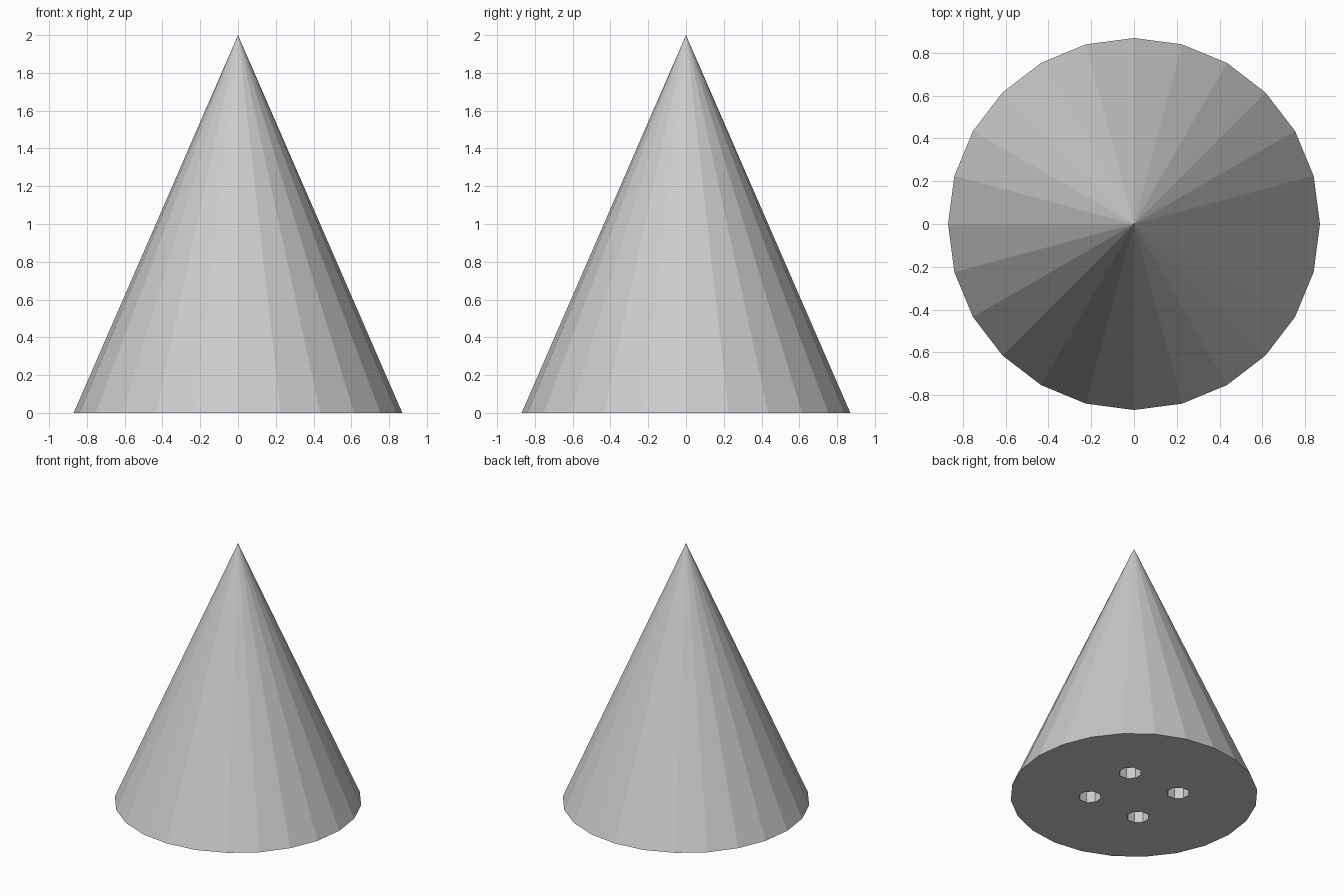
import bpy
import math

cube = bpy.data.objects.get("Cube")
if cube:
    bpy.data.objects.remove(cube, do_unlink=True)

RADIUS, HEIGHT = 0.87, 2.0
HOLE_RADIUS, HOLE_DEPTH, HOLE_OFFSET = 0.08, 0.3, 0.22

grey = bpy.data.materials.new("light grey")
grey.use_nodes = True
colour = (0.6, 0.6, 0.6, 1)
grey.diffuse_color = colour
grey.node_tree.nodes["Principled BSDF"].inputs["Base Color"].default_value = colour

# Faceted cone body
bpy.ops.mesh.primitive_cone_add(vertices=24, radius1=RADIUS, radius2=0,
                                depth=HEIGHT, location=(0, 0, HEIGHT / 2))
cone = bpy.context.object
cone.name = "cone_body"
cone.data.materials.append(grey)

# Four octagonal sockets cut into the base
for sx in (-1, 1):
    for sy in (-1, 1):
        bpy.ops.mesh.primitive_cylinder_add(
            vertices=8, radius=HOLE_RADIUS, depth=2 * HOLE_DEPTH,
            location=(sx * HOLE_OFFSET, sy * HOLE_OFFSET, 0),
            rotation=(0, 0, math.pi / 8))
        cutter = bpy.context.object
        cutter.name = "socket_cutter"
        cutter.hide_render = True
        cutter.data.materials.append(grey)

        cut = cone.modifiers.new("socket", "BOOLEAN")
        cut.operation = "DIFFERENCE"
        cut.solver = "EXACT"
        cut.object = cutter
        bpy.context.view_layer.objects.active = cone
        bpy.ops.object.modifier_apply(modifier=cut.name)
        bpy.data.objects.remove(cutter, do_unlink=True)

# Crisp facets throughout
for face in cone.data.polygons:
    face.use_smooth = False
